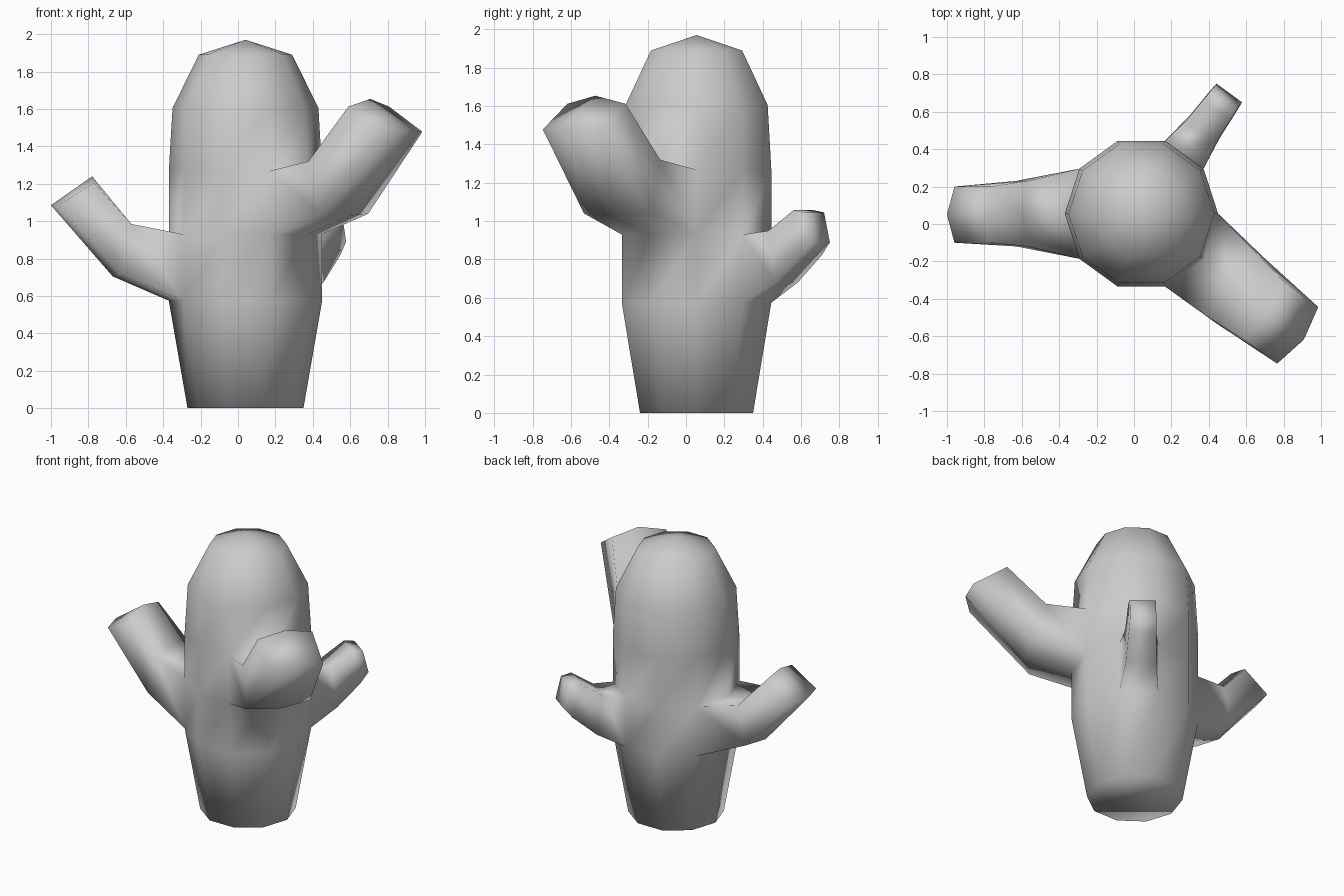
import bpy, bmesh
from math import cos, sin, pi

if "Cube" in bpy.data.objects:
    bpy.data.objects.remove(bpy.data.objects["Cube"])

CX, CY, SIDES = 0.04, 0.055, 10
PROFILE = [(0.31, 0), (0.41, 0.575), (0.41, 0.93), (0.41, 1.268), (0.39, 1.605), (0.25, 1.89)]
bm = bmesh.new()


def polar(angle, along, across, z):
    """Point at a distance along a direction, and sideways from it."""
    return bm.verts.new((CX + along * cos(angle) - across * sin(angle),
                         CY + along * sin(angle) + across * cos(angle), z))


# Trunk rings
rings = [[polar(2 * pi * i / SIDES, r, 0, z) for i in range(SIDES)] for r, z in PROFILE]


def arm(level, columns, angle, sections):
    """Extend trunk faces into an arm. Section: bottom (along, z), top (along, z),
    half width, sideways offset, centre bulge of bottom (along, z) and top (along, z)."""
    low = [rings[level][c % SIDES] for c in columns]
    high = [rings[level + 1][c % SIDES] for c in columns]
    n = len(columns)
    for bot, top, half, off, bulge_b, bulge_t in sections:
        new_low, new_high = [], []
        for k in range(n):
            p = off + half * (2 * k / (n - 1) - 1)
            m = 1 if 0 < k < n - 1 else 0
            new_low.append(polar(angle, bot[0] + m * bulge_b[0], p, bot[1] + m * bulge_b[1]))
            new_high.append(polar(angle, top[0] + m * bulge_t[0], p, top[1] + m * bulge_t[1]))
        old, new = low + high[::-1], new_low + new_high[::-1]
        for k in range(2 * n):
            j = (k + 1) % (2 * n)
            bm.faces.new((old[k], old[j], new[j], new[k]))
        low, high = new_low, new_high
    for k in range(n - 1):
        bm.faces.new((low[k], low[k + 1], high[k + 1], high[k]))


# Trunk walls, leaving openings where arms grow out
openings = {(1, 4), (1, 5), (2, 8), (2, 9), (1, 1)}
for lv in range(len(rings) - 1):
    for i in range(SIDES):
        if (lv, i) not in openings:
            j = (i + 1) % SIDES
            bm.faces.new((rings[lv][i], rings[lv][j], rings[lv + 1][j], rings[lv + 1][i]))

# Pointed crown and flat base
tip = bm.verts.new((CX, CY, 1.97))
for i in range(SIDES):
    bm.faces.new((rings[-1][i], rings[-1][(i + 1) % SIDES], tip))
bm.faces.new(rings[0][::-1])

# Left arm
arm(1, (4, 5, 6), pi, [
    ((0.67, 0.715), (0.61, 0.985), 0.175, 0.0, (0.04, -0.01), (0.02, 0.0)),
    ((1.0, 1.085), (0.81, 1.205), 0.15, 0.005, (0.04, 0.0), (0.01, 0.035))])

# Large front right arm
arm(2, (8, 9, 10), -pi / 5, [
    ((0.67, 1.04), (0.59, 1.32), 0.217, -0.022, (0.04, -0.01), (0.03, 0.01)),
    ((1.058, 1.478), (0.84, 1.612), 0.187, -0.035, (0.04, 0.01), (0.01, 0.042))])

# Small back right arm
arm(1, (1, 2), 0.3 * pi, [
    ((0.58, 0.68), (0.536, 0.95), 0.1, 0.0, (0, 0), (0, 0)),
    ((0.74, 0.82), (0.69, 1.057), 0.09, 0.0, (0, 0), (0, 0)),
    ((0.798, 0.89), (0.76, 1.045), 0.085, 0.0, (0, 0), (0, 0))])

bmesh.ops.recalc_face_normals(bm, faces=bm.faces)
for f in bm.faces:
    f.smooth = True
mesh = bpy.data.meshes.new("cactus")
bm.to_mesh(mesh)
bm.free()
bpy.context.collection.objects.link(bpy.data.objects.new("cactus", mesh))
